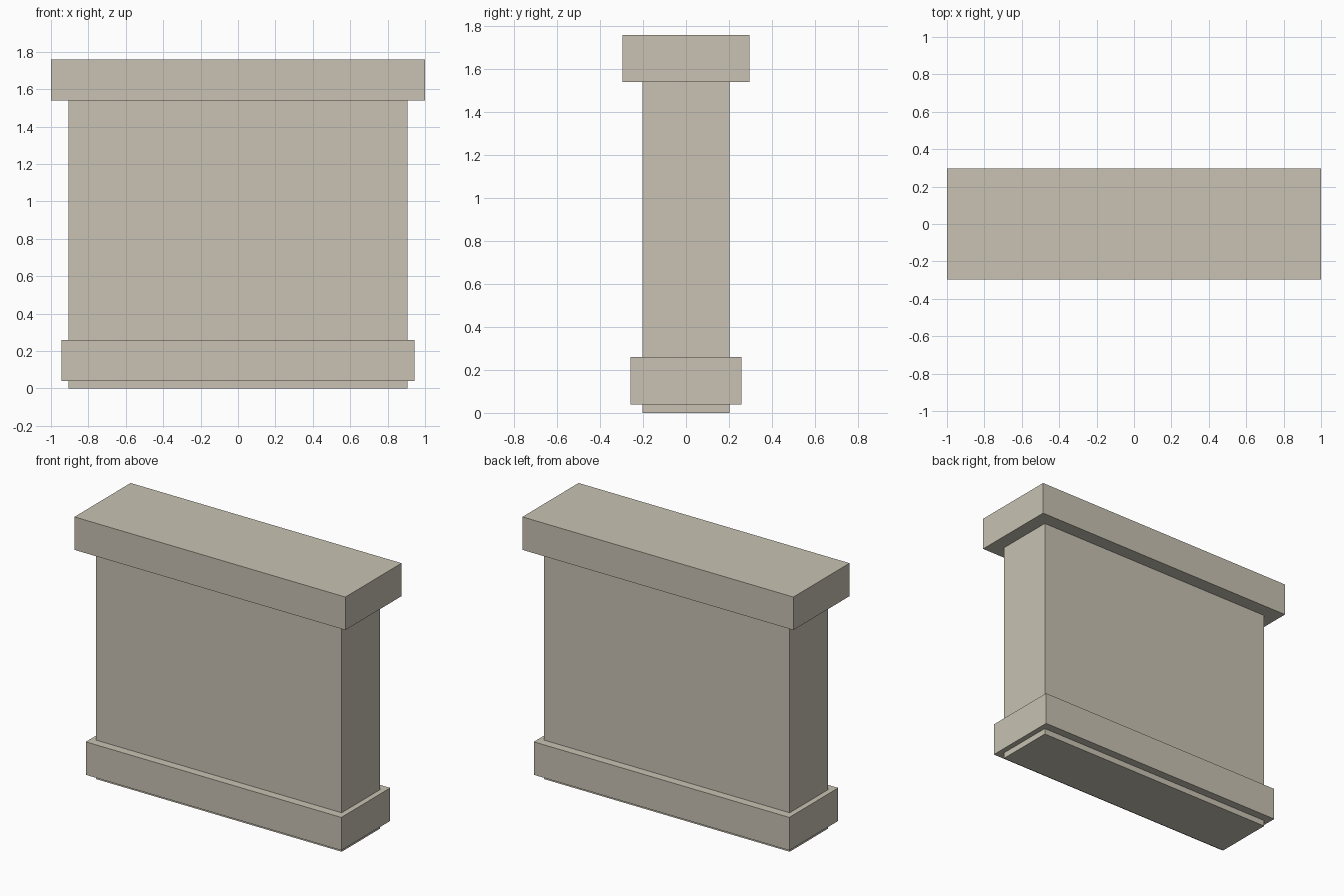
import bpy

if "Cube" in bpy.data.objects:
    bpy.data.objects.remove(bpy.data.objects["Cube"])

# Single stone colour
stone = bpy.data.materials.new("warm_stone")
stone.diffuse_color = (0.58, 0.54, 0.45, 1.0)
stone.use_nodes = True
stone.node_tree.nodes["Principled BSDF"].inputs["Base Color"].default_value = stone.diffuse_color


def box(name, width, depth, bottom, top):
    """Box centred on x and y, spanning bottom to top in z."""
    bpy.ops.mesh.primitive_cube_add(size=1, location=(0, 0, (bottom + top) / 2))
    obj = bpy.context.object
    obj.name = name
    obj.scale = (width, depth, top - bottom)
    bpy.ops.object.transform_apply(location=False, rotation=False, scale=True)
    obj.data.materials.append(stone)
    return obj


# Wall slab, running from the ground up into the cap
box("wall", 1.814, 0.404, 0.0, 1.56)
# Plinth band around the foot of the wall
box("plinth", 1.886, 0.516, 0.04, 0.26)
# Overhanging coping along the top
box("coping", 2.0, 0.592, 1.54, 1.76)
